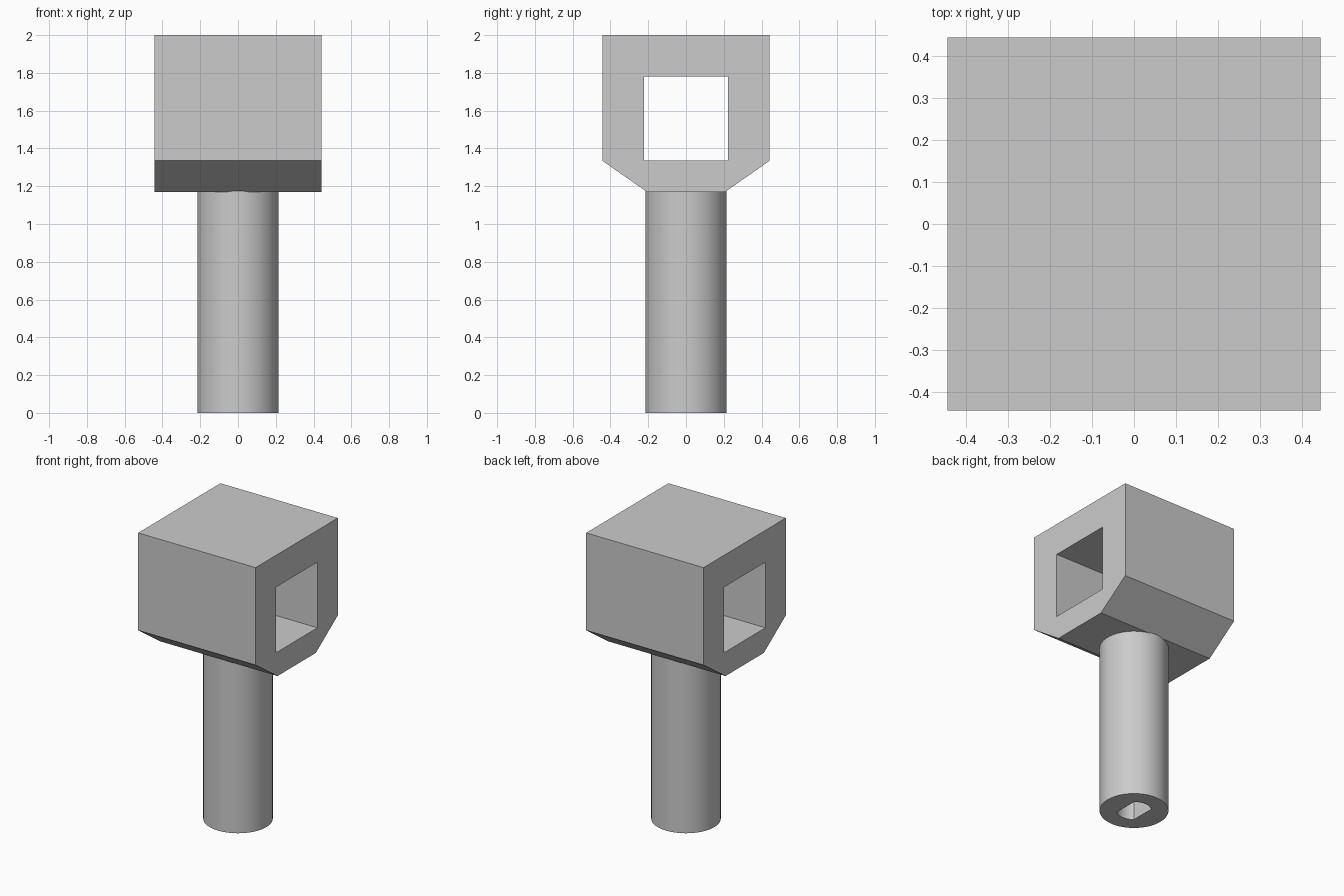
import bpy
import bmesh
import math

cube = bpy.data.objects.get("Cube")
if cube:
    bpy.data.objects.remove(cube, do_unlink=True)

grey = bpy.data.materials.new("light_grey")
grey.use_nodes = True
colour = (0.6, 0.6, 0.6, 1)
grey.diffuse_color = colour
grey.node_tree.nodes["Principled BSDF"].inputs["Base Color"].default_value = colour


def prism(name, outline, offset):
    """Extrude a closed 3D outline along an offset vector."""
    bm = bmesh.new()
    face = bm.faces.new([bm.verts.new(p) for p in outline])
    ext = bmesh.ops.extrude_face_region(bm, geom=[face], use_keep_orig=True)
    moved = [g for g in ext["geom"] if isinstance(g, bmesh.types.BMVert)]
    bmesh.ops.translate(bm, vec=offset, verts=moved)
    bmesh.ops.recalc_face_normals(bm, faces=bm.faces[:])
    mesh = bpy.data.meshes.new(name)
    bm.to_mesh(mesh)
    bm.free()
    mesh.materials.append(grey)
    obj = bpy.data.objects.new(name, mesh)
    bpy.context.collection.objects.link(obj)
    return obj


def activate(obj):
    bpy.ops.object.select_all(action="DESELECT")
    obj.select_set(True)
    bpy.context.view_layer.objects.active = obj


def cut(target, cutter):
    """Subtract the cutter, then discard it."""
    mod = target.modifiers.new("cut", "BOOLEAN")
    mod.operation = "DIFFERENCE"
    mod.solver = "EXACT"
    mod.object = cutter
    activate(target)
    bpy.ops.object.modifier_apply(modifier=mod.name)
    bpy.data.objects.remove(cutter, do_unlink=True)


def circle(radius, z, count):
    return [(radius * math.cos(math.tau * i / count),
             radius * math.sin(math.tau * i / count), z) for i in range(count)]


# Head: block with chamfered underside and a square opening along x
HALF, FOOT, OPEN = 0.443, 0.207, 0.223
profile = [(-FOOT, 1.17), (FOOT, 1.17), (HALF, 1.335),
           (HALF, 2), (-HALF, 2), (-HALF, 1.335)]
head = prism("head", [(-HALF, y, z) for y, z in profile], (2 * HALF, 0, 0))
opening = [(-OPEN, 1.335), (OPEN, 1.335), (OPEN, 1.782), (-OPEN, 1.782)]
cut(head, prism("opening_cutter", [(-1, y, z) for y, z in opening], (2, 0, 0)))

# Shaft: round post whose upper end is buried in the head
shaft = prism("shaft", circle(0.215, 0, 64), (0, 0, 1.22))

# Socket: blind hole with two flats in the shaft's end
RADIUS, FLAT, DEPTH = 0.11, 0.07, 0.4
half_arc = math.acos(FLAT / RADIUS)
socket = []
for side in (0, math.pi):
    for i in range(13):
        a = side + half_arc + (math.pi - 2 * half_arc) * i / 12
        socket.append((RADIUS * math.cos(a), RADIUS * math.sin(a), -0.1))
cut(shaft, prism("socket_cutter", socket, (0, 0, DEPTH + 0.1)))

activate(shaft)
bpy.ops.object.shade_smooth_by_angle(angle=math.radians(30))
